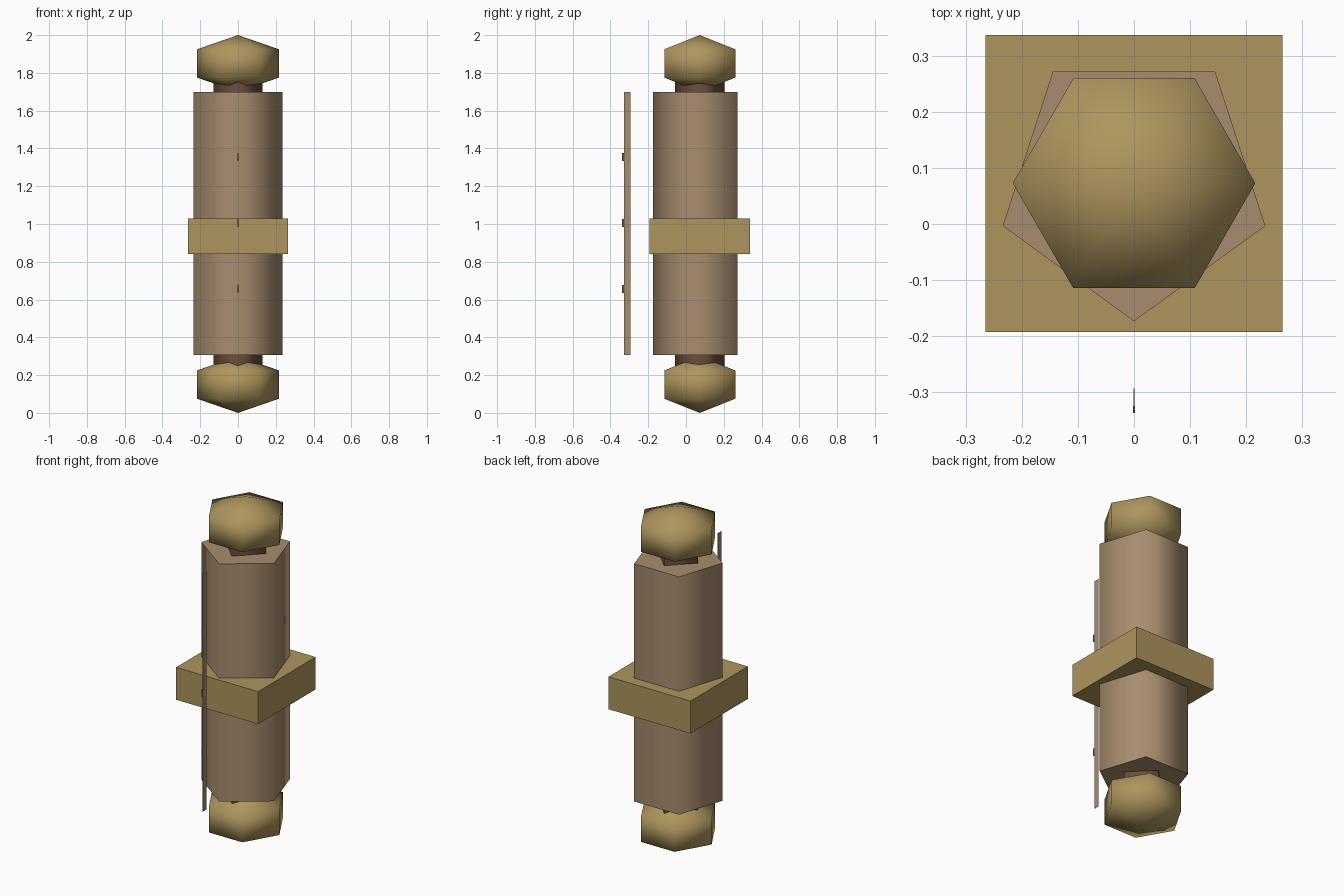
import bpy, bmesh, math

if "Cube" in bpy.data.objects:
    bpy.data.objects.remove(bpy.data.objects["Cube"])

AXIS_Y = 0.073


def material(name, rgb):
    m = bpy.data.materials.new(name)
    m.diffuse_color = (*rgb, 1)
    m.use_nodes = True
    m.node_tree.nodes["Principled BSDF"].inputs["Base Color"].default_value = m.diffuse_color
    return m


GOLD = material("brass", (0.42, 0.30, 0.11))
TAN = material("tan", (0.39, 0.265, 0.155))
BROWN = material("brown", (0.16, 0.075, 0.045))


def lathe(name, rings, sides, start, mat):
    """Stack of n-sided rings (radius, z) around the main axis; radius 0 gives a pole."""
    bm = bmesh.new()
    loops = []
    for r, z in rings:
        angles = [math.radians(start) + 2 * math.pi * i / sides for i in range(sides)]
        loops.append([bm.verts.new((r * math.cos(a), r * math.sin(a), z)) for a in angles])
    for lo, hi in zip(loops, loops[1:]):
        for i in range(sides):
            j = (i + 1) % sides
            bm.faces.new((lo[i], lo[j], hi[j], hi[i])).smooth = True
    if rings[0][0] > 0:
        bm.faces.new(loops[0][::-1])
    if rings[-1][0] > 0:
        bm.faces.new(loops[-1])
    bmesh.ops.remove_doubles(bm, verts=bm.verts, dist=1e-5)
    bmesh.ops.recalc_face_normals(bm, faces=bm.faces)
    mesh = bpy.data.meshes.new(name)
    bm.to_mesh(mesh)
    bm.free()
    mesh.materials.append(mat)
    ob = bpy.data.objects.new(name, mesh)
    ob.location.y = AXIS_Y
    bpy.context.collection.objects.link(ob)
    return ob


def box(name, lo, hi, mat):
    bpy.ops.mesh.primitive_cube_add(size=1, location=[(a + b) / 2 for a, b in zip(lo, hi)])
    ob = bpy.context.object
    ob.name = name
    ob.scale = [b - a for a, b in zip(lo, hi)]
    ob.data.materials.append(mat)
    return ob


# five-sided barrel and the four-sided rod running through it
lathe("barrel", [(0.247, 0.307), (0.247, 1.70)], 5, -90, TAN)
lathe("inner_rod", [(0.13, 0.20), (0.13, 1.80)], 4, 0, BROWN)

# faceted round knobs at both ends
for name, z in (("bottom_knob", 0.15), ("top_knob", 1.85)):
    lathe(name, [(0, z - 0.15), (0.217, z - 0.075), (0.217, z + 0.075), (0, z + 0.15)],
          6, 0, GOLD)

# square collar around the middle
box("collar", (-0.266, -0.193, 0.84), (0.266, 0.338, 1.03), GOLD)

# thin strip standing in front, with three tabs on its outer edge
box("front_strip", (-0.001, -0.327, 0.307), (0.001, -0.294, 1.70), TAN)
for i, z in enumerate((0.657, 1.005, 1.354)):
    box(f"strip_tab_{i + 1}", (-0.0015, -0.338, z - 0.021), (0.0015, -0.326, z + 0.021), BROWN)
